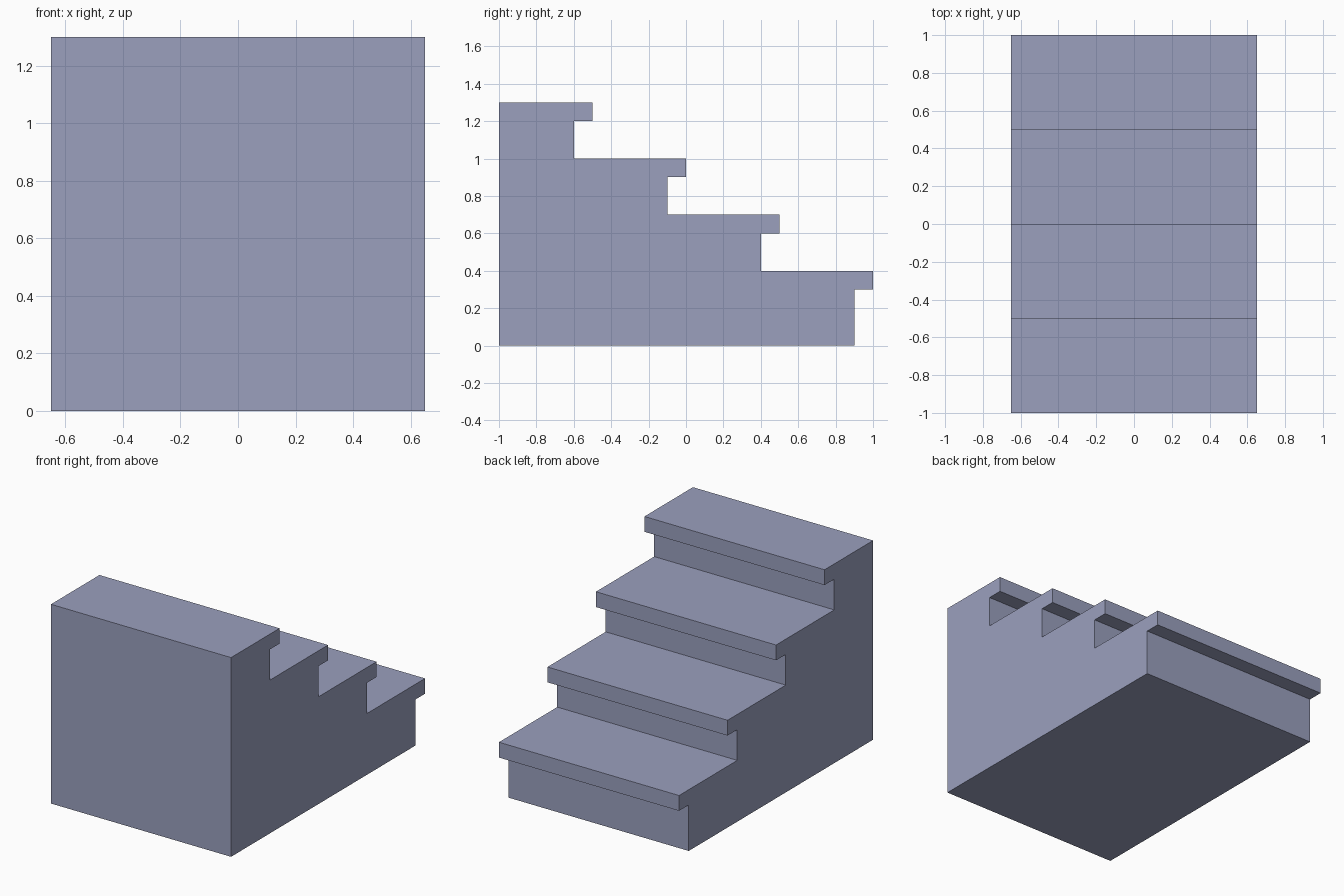
import bpy, bmesh

if "Cube" in bpy.data.objects:
    bpy.data.objects.remove(bpy.data.objects["Cube"])

HALF_WIDTH = 0.65
STEPS = 4
RUN, RISE = 0.5, 0.3        # spacing between treads
FIRST_TOP = 0.4             # height of the lowest tread
NOSE = 0.1                  # overhang depth and thickness of each tread lip

# Side profile (y, z): back edge, then up the steps from the lowest
profile = [(-1.0, 0.0), (1.0 - NOSE, 0.0)]
for i in range(STEPS):
    lip = 1.0 - RUN * i
    top = FIRST_TOP + RISE * i
    profile += [(lip - NOSE, top - NOSE), (lip, top - NOSE), (lip, top)]
    next_riser = lip - RUN - NOSE if i < STEPS - 1 else -1.0
    profile.append((next_riser, top))

# Staircase: profile extruded across the width
bm = bmesh.new()
face = bm.faces.new([bm.verts.new((-HALF_WIDTH, y, z)) for y, z in profile])
ext = bmesh.ops.extrude_face_region(bm, geom=[face], use_keep_orig=True)
moved = [g for g in ext["geom"] if isinstance(g, bmesh.types.BMVert)]
bmesh.ops.translate(bm, verts=moved, vec=(2 * HALF_WIDTH, 0, 0))
bmesh.ops.recalc_face_normals(bm, faces=bm.faces)
mesh = bpy.data.meshes.new("staircase")
bm.to_mesh(mesh)
bm.free()

# Single grey-blue colour
mat = bpy.data.materials.new("grey blue")
mat.diffuse_color = (0.328, 0.352, 0.515, 1.0)
mat.use_nodes = True
mat.node_tree.nodes["Principled BSDF"].inputs["Base Color"].default_value = mat.diffuse_color
mesh.materials.append(mat)

stairs = bpy.data.objects.new("staircase", mesh)
bpy.context.collection.objects.link(stairs)
